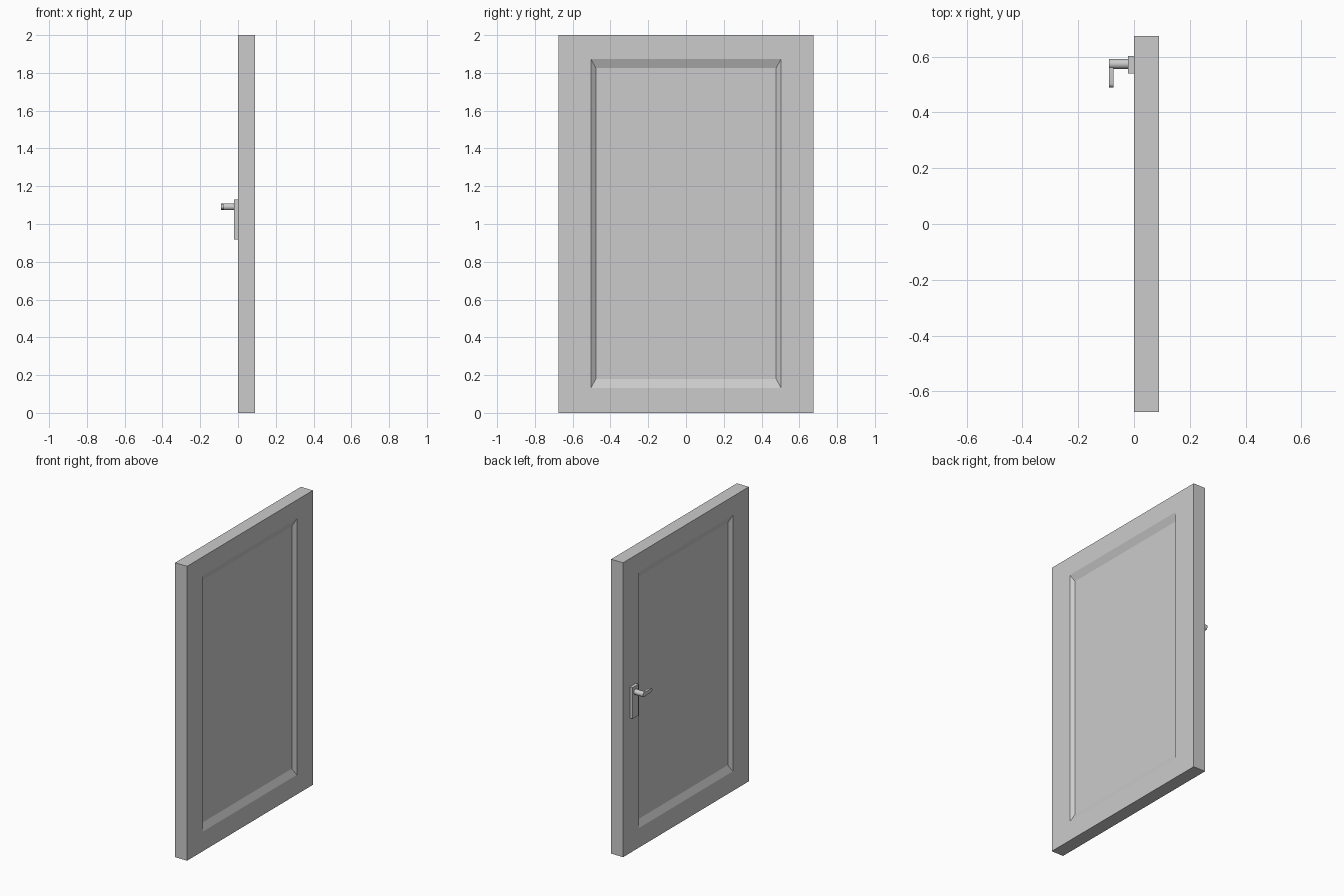
import bpy, bmesh, math
from mathutils import Matrix

if "Cube" in bpy.data.objects:
    bpy.data.objects.remove(bpy.data.objects["Cube"])


def finish(bm, name):
    bmesh.ops.recalc_face_normals(bm, faces=bm.faces)
    mesh = bpy.data.meshes.new(name)
    bm.to_mesh(mesh)
    bm.free()
    obj = bpy.data.objects.new(name, mesh)
    bpy.context.collection.objects.link(obj)
    return obj


def loft(name, rings):
    """Skin matching rings of points and cap both ends."""
    bm = bmesh.new()
    loops = [[bm.verts.new(p) for p in ring] for ring in rings]
    for a, b in zip(loops, loops[1:]):
        n = len(a)
        for i in range(n):
            j = (i + 1) % n
            bm.faces.new((a[i], a[j], b[j], b[i]))
    bm.faces.new(loops[0])
    bm.faces.new(loops[-1])
    return finish(bm, name)


def rect(x, y0, y1, z0, z1):
    return [(x, y0, z0), (x, y1, z0), (x, y1, z1), (x, y0, z1)]


# Door slab with a bevelled sunken panel on both faces
T, D = 0.09, 0.02
full = (-0.675, 0.675, 0.0, 2.0)
outer = (-0.503, 0.503, 0.133, 1.873)
inner = (-0.477, 0.477, 0.18, 1.825)
loft("door_slab", [rect(D, *inner), rect(0, *outer), rect(0, *full),
                   rect(T, *full), rect(T, *outer), rect(T - D, *inner)])

# Handle back plate
plate = (0.54, 0.603, 0.918, 1.13)
loft("handle_plate", [rect(-0.022, *plate), rect(0, *plate)])

# Round spindle
HY, HZ, R = 0.574, 1.091, 0.018
bm = bmesh.new()
bmesh.ops.create_cone(bm, cap_ends=True, segments=32, radius1=R, radius2=R, depth=0.07,
                      matrix=Matrix.Translation((-0.055, HY, HZ)) @ Matrix.Rotation(math.pi / 2, 4, 'Y'))
spindle = finish(bm, "handle_spindle")

# Flat lever with rounded ends, lying across the spindle tip
h = 0.013
profile = []
for yc, start in ((HY, -90), (0.49 + h, 90)):
    for i in range(9):
        a = math.radians(start + i * 22.5)
        profile.append((yc + h * math.cos(a), HZ + h * math.sin(a)))
lever = loft("handle_lever", [[(x, y, z) for y, z in profile] for x in (-0.09, -0.074)])

# Smooth the round parts, keeping rims crisp
for obj in (spindle, lever):
    bpy.ops.object.select_all(action='DESELECT')
    obj.select_set(True)
    bpy.context.view_layer.objects.active = obj
    bpy.ops.object.shade_smooth_by_angle()
